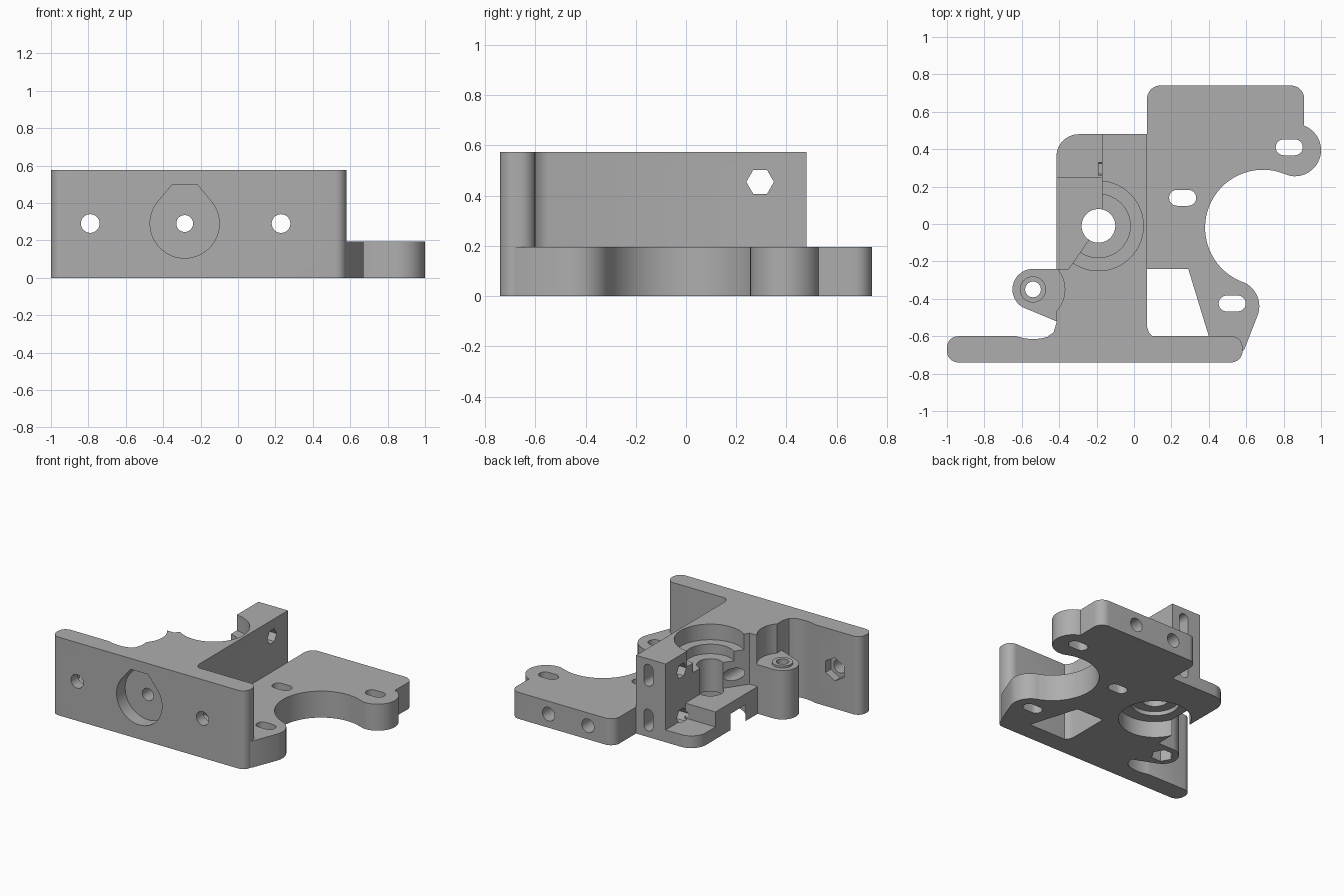
import bpy, bmesh, math
from mathutils import Matrix

cube = bpy.data.objects.get("Cube")
if cube:
    bpy.data.objects.remove(cube, do_unlink=True)

grey = bpy.data.materials.new("plain grey")
grey.use_nodes = True
GREY = (0.42, 0.42, 0.42, 1)
grey.diffuse_color = GREY
grey.node_tree.nodes["Principled BSDF"].inputs["Base Color"].default_value = GREY

TOP, PLATE, LEDGE, LUG = 0.575, 0.195, 0.2, 0.36
BORE = (-0.19, -0.01)
PIVOT = (-0.54, -0.35)


def arc(c, r, a0, a1, n=12):
    angles = [math.radians(a0 + (a1 - a0) * i / n) for i in range(n + 1)]
    return [(c[0] + r * math.cos(a), c[1] + r * math.sin(a)) for a in angles]


def circle(c, r, n=48, turn=0):
    return arc(c, r, turn, turn + 360, n)[:-1]


def slot(c, length, width, upright=False):
    """Rounded slot, lying along the first axis unless upright."""
    h, r = (length - width) / 2, width / 2
    if upright:
        return arc((c[0], c[1] + h), r, 0, 180) + arc((c[0], c[1] - h), r, 180, 360)
    return arc((c[0] + h, c[1]), r, -90, 90) + arc((c[0] - h, c[1]), r, 90, 270)


def prism(name, outline, lo, hi, axis="z"):
    """Extrude a 2D outline along an axis; x uses (y, z), y uses (x, z)."""
    place = {"z": lambda u, v: (u, v, lo), "y": lambda u, v: (u, lo, v),
             "x": lambda u, v: (lo, u, v)}[axis]
    step = Matrix.Translation([(hi - lo) * (axis == a) for a in "xyz"])
    bm = bmesh.new()
    face = bm.faces.new([bm.verts.new(place(u, v)) for u, v in outline])
    moved = bmesh.ops.extrude_face_region(bm, geom=[face])["geom"]
    verts = [v for v in moved if isinstance(v, bmesh.types.BMVert)]
    bmesh.ops.transform(bm, matrix=step, verts=verts)
    bmesh.ops.recalc_face_normals(bm, faces=bm.faces)
    mesh = bpy.data.meshes.new(name)
    bm.to_mesh(mesh)
    bm.free()
    mesh.materials.append(grey)
    obj = bpy.data.objects.new(name, mesh)
    bpy.context.collection.objects.link(obj)
    return obj


def combine(obj, operation, *args):
    """Add or cut one prism."""
    tool = prism("tool", *args)
    tool.hide_render = True
    mod = obj.modifiers.new("shape", "BOOLEAN")
    mod.operation, mod.solver, mod.object = operation, "EXACT", tool
    bpy.context.view_layer.objects.active = obj
    bpy.ops.object.modifier_apply(modifier=mod.name)
    bpy.data.objects.remove(tool, do_unlink=True)


def cut(obj, *args):
    combine(obj, "DIFFERENCE", *args)


def add(obj, *args):
    combine(obj, "UNION", *args)


# Front wall with rounded ends and a clearance scallop behind the pivot
wall = prism("front_wall",
             arc((-0.94, -0.66), 0.06, 90, 180) + arc((-0.94, -0.68), 0.06, 180, 270)
             + arc((0.52, -0.68), 0.06, 270, 360) + arc((0.52, -0.66), 0.06, 0, 90), 0, TOP)
cut(wall, circle(PIVOT, 0.265, 96), -0.1, 0.7)
for x in (-0.79, 0.23):
    cut(wall, circle((x, 0.29), 0.05, 32), -0.8, -0.5, "y")
    cut(wall, circle((x, 0.29), 0.085, 6, 30), -0.66, -0.5, "y")

# Teardrop recess with a flat top
teardrop = arc((-0.285, 0.29), 0.185, 145, 395, 40) + [(-0.215, 0.495), (-0.355, 0.495)]
filament_hole = circle((-0.285, 0.29), 0.045, 32)
cut(wall, teardrop, -0.8, -0.64, "y")
cut(wall, filament_hole, -0.8, -0.5, "y")

# Drive body: thin foot, bearing ledge and tall block
flare = [(-0.46, -0.6), (-0.43, -0.58), (-0.415, -0.53)]
flare_right = [(0.07, -0.55), (0.08, -0.58), (0.1, -0.6)]
body = prism("drive_body", flare + arc((-0.295, 0.36), 0.12, 180, 90)
             + [(0.07, 0.48)] + flare_right, 0, 0.09)
add(body, flare + [(-0.415, 0.25), (0.07, 0.25)] + flare_right, 0.05, LEDGE)
add(body, flare + [(-0.415, -0.24), (-0.35, -0.24), (-0.19, -0.01), (-0.17, -0.01),
                   (-0.17, 0.48), (0.07, 0.48)] + flare_right, 0.04, TOP)

# Stepped bore from above and bearing seat from below
for radius, low, high in ((0.24, 0.46, 0.7), (0.17, 0.39, 0.7), (0.09, -0.1, 0.7),
                          (0.242, -0.1, 0.12), (0.16, -0.1, 0.15)):
    cut(body, circle(BORE, radius, 64), low, high)
cut(body, circle(PIVOT, 0.17, 64), LUG, 0.7)
cut(body, filament_hole, -0.7, 0.1, "y")

# Tension screw slots and nut traps in the tall block
for z in (0.455, 0.125):
    cut(body, slot((-0.03, z), 0.16, 0.075, True), 0.2, 0.6, "y")
cut(body, circle((0.295, 0.455), 0.055, 6), -0.3, 0.2, "x")
cut(body, circle((0.295, 0.125), 0.055, 6), -0.19, 0.0, "x")

# Motor plate with a round bay, two lobes and an arm to the wall
motor = prism("motor_plate",
              arc((0.14, 0.67), 0.07, 180, 90) + arc((0.84, 0.67), 0.07, 90, 0)
              + arc((0.86, 0.395), 0.14, 70, -100, 24)
              + arc((0.69, -0.02), 0.31, 75, 246, 48)
              + arc((0.53, -0.44), 0.14, 75, -18, 16)
              + [(0.59, -0.67), (0.565, -0.7), (0.42, -0.7), (0.4, -0.6),
                 (0.29, -0.24), (0.07, -0.24)], 0, PLATE)
for c in ((0.26, 0.14), (0.83, 0.41), (0.525, -0.425)):
    cut(motor, slot(c, 0.145, 0.085), -0.1, 0.4)
for x in (0.28, 0.6):
    cut(motor, circle((x, 0.1), 0.05, 32), 0.45, 0.9, "y")

# Hinge lug with raised ring, pivot hole and nut pocket
lug = prism("hinge_lug", [(-0.415, -0.52), (-0.415, -0.24)]
            + arc(PIVOT, 0.11, 90, 240, 24), 0, LUG)
add(lug, circle(PIVOT, 0.07, 40), 0.3, LUG + 0.015)
cut(lug, circle(PIVOT, 0.042, 32), -0.1, 0.5)
cut(lug, circle(PIVOT, 0.075, 6), -0.1, 0.1)

# Smooth round walls, sharp edges
bpy.ops.object.select_all(action="DESELECT")
for obj in (wall, body, motor, lug):
    obj.select_set(True)
bpy.context.view_layer.objects.active = body
bpy.ops.object.shade_smooth_by_angle(angle=math.radians(30))
